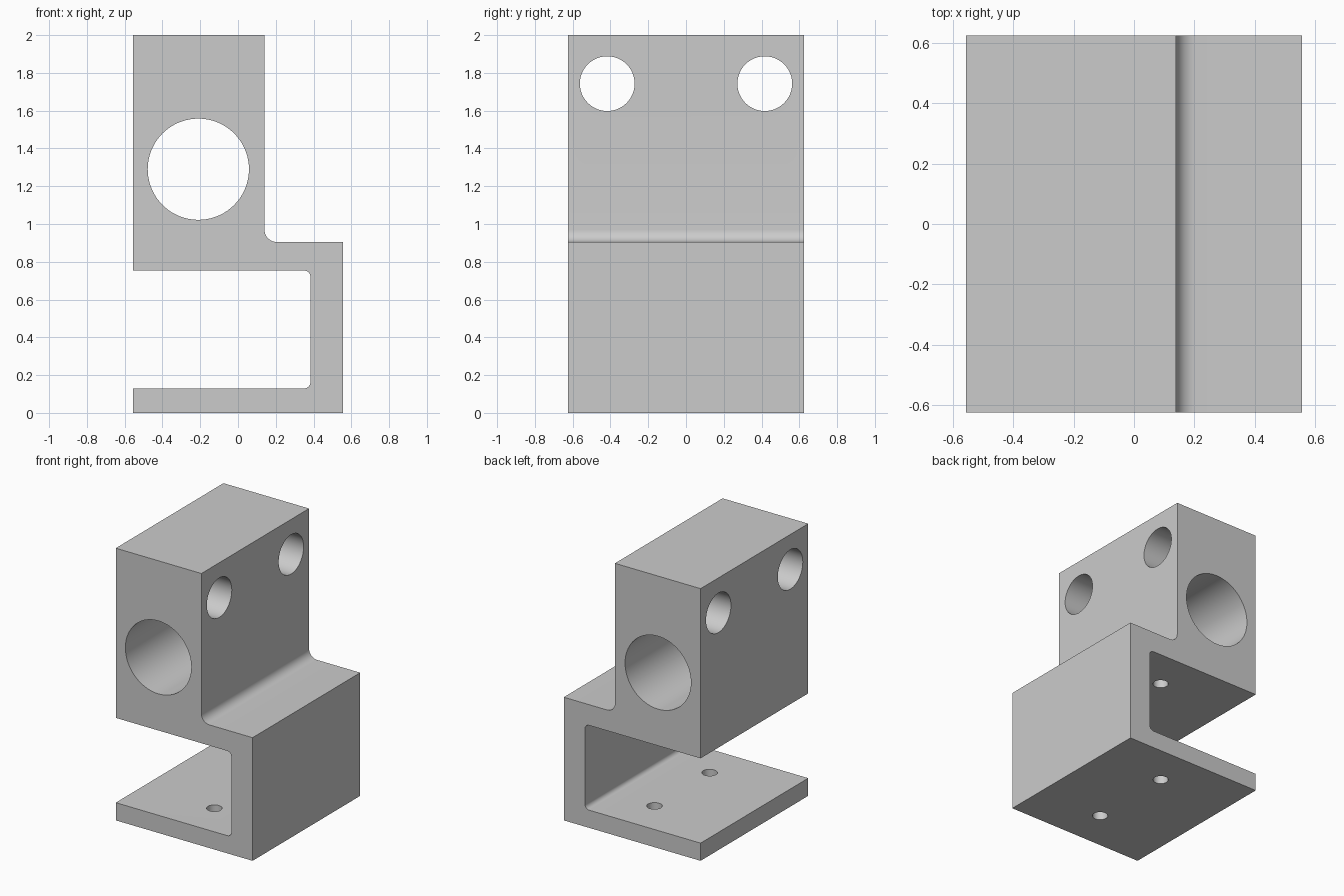
import bpy, bmesh, math
from mathutils import Vector, Matrix

cube = bpy.data.objects.get("Cube")
if cube:
    bpy.data.objects.remove(cube, do_unlink=True)

grey = bpy.data.materials.new("machined grey")
grey.use_nodes = True
colour = (0.6, 0.6, 0.6, 1)
grey.diffuse_color = colour
grey.node_tree.nodes["Principled BSDF"].inputs["Base Color"].default_value = colour

DEPTH = 1.25


def add_object(name, bm):
    bmesh.ops.recalc_face_normals(bm, faces=bm.faces)
    mesh = bpy.data.meshes.new(name)
    bm.to_mesh(mesh)
    bm.free()
    mesh.materials.append(grey)
    obj = bpy.data.objects.new(name, mesh)
    bpy.context.collection.objects.link(obj)
    return obj


def rounded(corners, steps=10):
    """Replace each right-angle corner that has a radius with an arc."""
    points = []
    for i, (x, z, r) in enumerate(corners):
        p = Vector((x, z))
        if not r:
            points.append(p)
            continue
        before = (Vector(corners[i - 1][:2]) - p).normalized() * r
        after = (Vector(corners[(i + 1) % len(corners)][:2]) - p).normalized() * r
        centre = p + before + after
        for k in range(steps + 1):
            a = math.pi / 2 * k / steps
            points.append(centre - after * math.cos(a) - before * math.sin(a))
    return points


def drill(target, start, end, radius, sides):
    """Cut a round hole along the line from start to end."""
    start, end = Vector(start), Vector(end)
    axis = end - start
    turn = axis.to_track_quat('Z', 'Y').to_matrix().to_4x4()
    bm = bmesh.new()
    bmesh.ops.create_cone(bm, cap_ends=True, segments=sides, radius1=radius,
                          radius2=radius, depth=axis.length,
                          matrix=Matrix.Translation((start + end) / 2) @ turn)
    cutter = add_object("hole_cutter", bm)
    cutter.hide_render = True
    mod = target.modifiers.new("hole", 'BOOLEAN')
    mod.operation = 'DIFFERENCE'
    mod.solver = 'EXACT'
    mod.object = cutter
    bpy.ops.object.modifier_apply(modifier=mod.name)
    bpy.data.objects.remove(cutter, do_unlink=True)


# Bracket body: upper block, step, wall and base plate in one side profile
profile = rounded([
    (-0.556, 0, 0), (0.556, 0, 0), (0.556, 0.905, 0), (0.14, 0.905, 0.065),
    (0.14, 2, 0), (-0.556, 2, 0), (-0.556, 0.753, 0), (0.383, 0.753, 0.032),
    (0.383, 0.13, 0.032), (-0.556, 0.13, 0)])
bm = bmesh.new()
face = bm.faces.new([bm.verts.new((p.x, -DEPTH / 2, p.y)) for p in profile])
side = bmesh.ops.extrude_face_region(bm, geom=[face])
moved = [v for v in side["geom"] if isinstance(v, bmesh.types.BMVert)]
bmesh.ops.translate(bm, verts=moved, vec=(0, DEPTH, 0))
bracket = add_object("clamp_bracket", bm)
bpy.context.view_layer.objects.active = bracket
bracket.select_set(True)

# Large bore from front to back
drill(bracket, (-0.21, -1, 1.29), (-0.21, 1, 1.29), 0.268, 72)

for s in (-1, 1):
    # Cross holes through the upper block
    drill(bracket, (-1, s * 0.417, 1.743), (0.5, s * 0.417, 1.743), 0.145, 48)
    # Screw holes through the base plate and up into the block
    drill(bracket, (0.032, s * 0.32, -0.1), (0.032, s * 0.32, 1.0), 0.052, 32)

bpy.ops.object.shade_smooth_by_angle(angle=math.radians(30))
